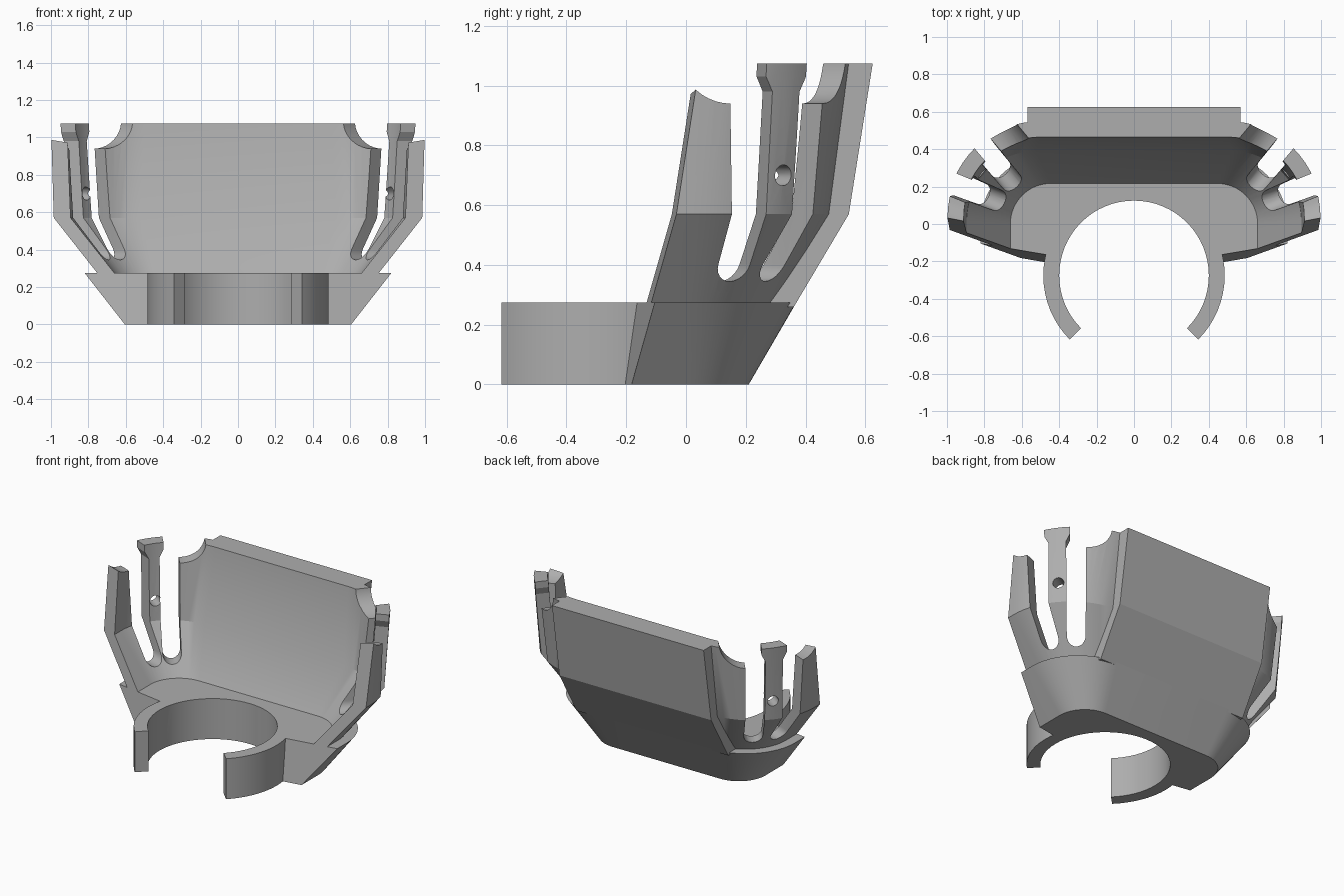
import bpy, bmesh
from math import sin, cos, pi, radians, sqrt
from mathutils import Vector, Matrix

if "Cube" in bpy.data.objects:
    bpy.data.objects.remove(bpy.data.objects["Cube"])

grey = bpy.data.materials.new("grey plastic")
grey.diffuse_color = (0.42, 0.42, 0.42, 1)
grey.use_nodes = True
grey.node_tree.nodes["Principled BSDF"].inputs["Base Color"].default_value = grey.diffuse_color
FLOOR, TOP = 0.275, 1.075


def finish(name, bm):
    bmesh.ops.recalc_face_normals(bm, faces=bm.faces)
    me = bpy.data.meshes.new(name)
    bm.to_mesh(me)
    bm.free()
    ob = bpy.data.objects.new(name, me)
    bpy.context.collection.objects.link(ob)
    me.materials.append(grey)
    return ob


def activate(ob):
    bpy.ops.object.select_all(action='DESELECT')
    ob.select_set(True)
    bpy.context.view_layer.objects.active = ob


def cut(ob, cutters):
    activate(ob)
    for c in cutters:
        m = ob.modifiers.new("cut", 'BOOLEAN')
        m.operation, m.solver, m.object = 'DIFFERENCE', 'EXACT', c
        bpy.ops.object.modifier_apply(modifier=m.name)
    for c in cutters:
        bpy.data.objects.remove(c)


def smooth(ob, angle=25):
    activate(ob)
    bpy.ops.object.shade_smooth_by_angle(angle=radians(angle))


def loft(bm, rings, closed=False):
    """Skin a list of equal point rings; cap the ends unless closed."""
    vs = [[bm.verts.new(p) for p in r] for r in rings]
    n, k = len(vs[0]), len(vs)
    for i in range(k if closed else k - 1):
        a, b = vs[i], vs[(i + 1) % k]
        for j in range(n):
            bm.faces.new((a[j], a[(j + 1) % n], b[(j + 1) % n], b[j]))
    if not closed:
        bm.faces.new(vs[0])
        bm.faces.new(vs[-1])


def prism(name, pts, mat, d0, d1):
    """Extrude a 2D profile from d0 to d1; mat maps (u, v, depth) to space."""
    bm = bmesh.new()
    loft(bm, [[mat @ Vector((u, v, d)) for u, v in pts] for d in (d0, d1)])
    return finish(name, bm)


def plan(z, cx, cy, r, seg=16):
    """U-shaped outline with rounded rear corners, open end to the front."""
    half = [(cx + r, -0.4)]
    half += [(cx + r * cos(t), cy + r * sin(t))
             for t in (pi / 2 * i / seg for i in range(seg + 1))]
    return [Vector((x, y, z)) for x, y in half + [(-x, y) for x, y in reversed(half)]]


def trim_front(bm):
    """Slanted front ends on both sides."""
    for s in (1, -1):
        geom = bm.verts[:] + bm.edges[:] + bm.faces[:]
        res = bmesh.ops.bisect_plane(bm, geom=geom, plane_co=(0, -0.285, 0),
                                     plane_no=(-0.17 * s, 1, -0.15), clear_inner=True)
        edges = [e for e in res['geom_cut'] if isinstance(e, bmesh.types.BMEdge)]
        bmesh.ops.holes_fill(bm, edges=edges, sides=0)


# base with sloping sides and a round opening
bm = bmesh.new()
loft(bm, [plan(0, 0.405, 0.01, 0.2), plan(FLOOR, 0.45, 0.0, 0.37)])
trim_front(bm)
base = finish("base", bm)
circle = [(0.4 * cos(2 * pi * i / 64), -0.275 + 0.4 * sin(2 * pi * i / 64)) for i in range(64)]
cut(base, [prism("opening_cutter", circle, Matrix(), -0.1, 0.5)])
smooth(base)

# open clamp ring
arc = [radians(-45 + 270 * i / 48) for i in range(49)]
pts = [(0.485 * cos(t), -0.275 + 0.485 * sin(t)) for t in arc]
pts += [(0.4 * cos(t), -0.275 + 0.4 * sin(t)) for t in reversed(arc)]
smooth(prism("clamp_ring", pts, Matrix(), 0, FLOOR))

# flared wall: each level is z, corner centre x and y, outer and inner radius
levels = [(0.255, 0.44, 0.0, 0.297, 0.205), (0.57, 0.525, 0.02, 0.46, 0.37),
          (TOP, 0.5, 0.05, 0.5, 0.415)]
outer = [plan(z, cx, cy, ro) for z, cx, cy, ro, ri in levels]
inner = [plan(z, cx, cy, ri) for z, cx, cy, ro, ri in reversed(levels)]
bm = bmesh.new()
rings = outer + inner
n = len(rings[0])
vs = [[bm.verts.new(p) for p in r] for r in rings]
for i in range(len(vs)):
    a, b = vs[i], vs[(i + 1) % len(vs)]
    for j in range(n - 1):
        bm.faces.new((a[j], a[j + 1], b[j + 1], b[j]))
bm.faces.new([r[0] for r in vs])
bm.faces.new([r[-1] for r in vs])
trim_front(bm)
wall = finish("flared_wall", bm)


def slot_profile(side, w0, w1):
    """Round-bottomed slot; a scoop opens on the outer side, a necked post on the other."""
    pts = [(w0 * cos(t), 0.345 + w0 + w0 * sin(t))
           for t in (pi + pi * i / 12 for i in range(13))]
    pts += [(w1, 0.98), (w1 - 0.025, 1.03), (w1 - 0.025, 1.3), (-w1 - 0.16, 1.3)]
    pts += [(-w1 - 0.16 * sin(t), 1.1 - 0.16 * cos(t))
            for t in (pi / 2 * (1 - i / 10) for i in range(11))]
    return [(u * side, v) for u, v in pts]


hole = [(0.035 * cos(2 * pi * i / 20), 0.7 + 0.035 * sin(2 * pi * i / 20)) for i in range(20)]
cutters = []
for s in (1, -1):
    for ang, shape in ((22, slot_profile(1, 0.058, 0.075)),
                       (50, slot_profile(-1, 0.058, 0.062)), (37, hole)):
        t = radians(ang)
        # columns: tangent, up, radial direction, start point
        mat = Matrix(((-s * sin(t), 0, s * cos(t), s * 0.49), (cos(t), 0, sin(t), 0.03),
                      (0, 1, 0, 0), (0, 0, 0, 1)))
        cutters.append(prism("slot_cutter", shape, mat, 0.14, 0.9))
cut(wall, cutters)
smooth(wall)

# thick plate on the back of the wall
profile = [(0.27, 0.26), (0.361, 0.26), (0.37, FLOOR), (0.545, 0.57), (0.625, TOP),
           (0.5, TOP), (0.44, 0.57)]
to_yz = Matrix(((0, 0, 1, 0), (1, 0, 0, 0), (0, 1, 0, 0), (0, 0, 0, 1)))
prism("rear_plate", profile, to_yz, -0.57, 0.57)
